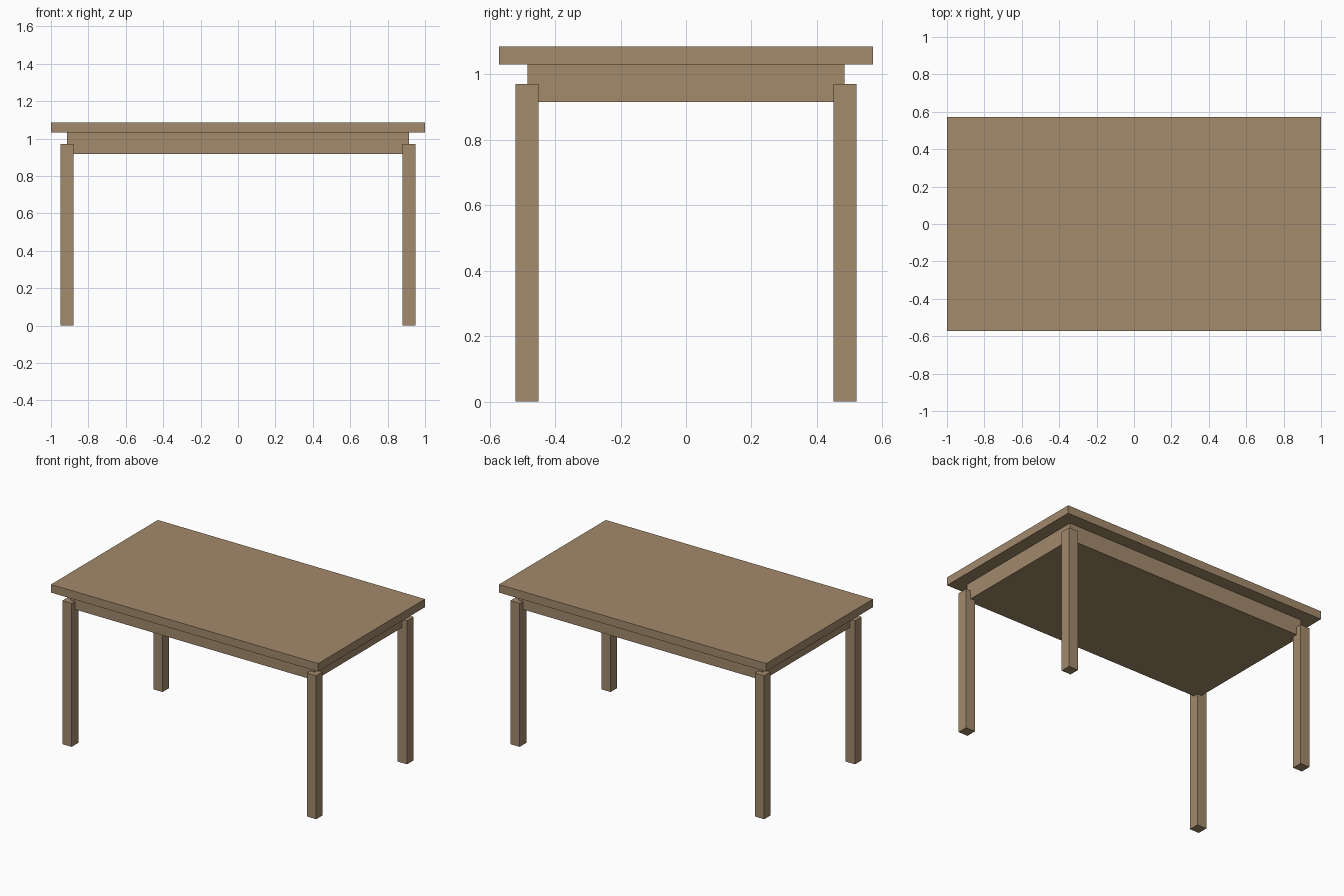
import bpy
import bmesh

if "Cube" in bpy.data.objects:
    bpy.data.objects.remove(bpy.data.objects["Cube"])

wood = bpy.data.materials.new("wood")
wood.diffuse_color = (0.366, 0.254, 0.150, 1.0)
wood.use_nodes = True
wood.node_tree.nodes["Principled BSDF"].inputs["Base Color"].default_value = wood.diffuse_color


def box(name, x, y, z):
    """Box from (min, max) ranges on each axis."""
    bm = bmesh.new()
    bmesh.ops.create_cube(bm, size=1.0)
    for v in bm.verts:
        v.co = [r[1] if c > 0 else r[0] for c, r in zip(v.co, (x, y, z))]
    mesh = bpy.data.meshes.new(name)
    bm.to_mesh(mesh)
    bm.free()
    mesh.materials.append(wood)
    obj = bpy.data.objects.new(name, mesh)
    bpy.context.collection.objects.link(obj)
    return obj


# Table top and the solid apron block beneath it
box("table_top", (-1.0, 1.0), (-0.571, 0.571), (1.031, 1.086))
box("apron", (-0.913, 0.913), (-0.485, 0.485), (0.916, 1.031))

# Four square legs, centred on the apron corners
LEG_X, LEG_Y, HALF, LEG_TOP = 0.915, 0.486, 0.035, 0.971
for side, sx in (("left", -1), ("right", 1)):
    for end, sy in (("front", -1), ("back", 1)):
        cx, cy = sx * LEG_X, sy * LEG_Y
        box(f"{end}_{side}_leg", (cx - HALF, cx + HALF),
            (cy - HALF, cy + HALF), (0.0, LEG_TOP))
